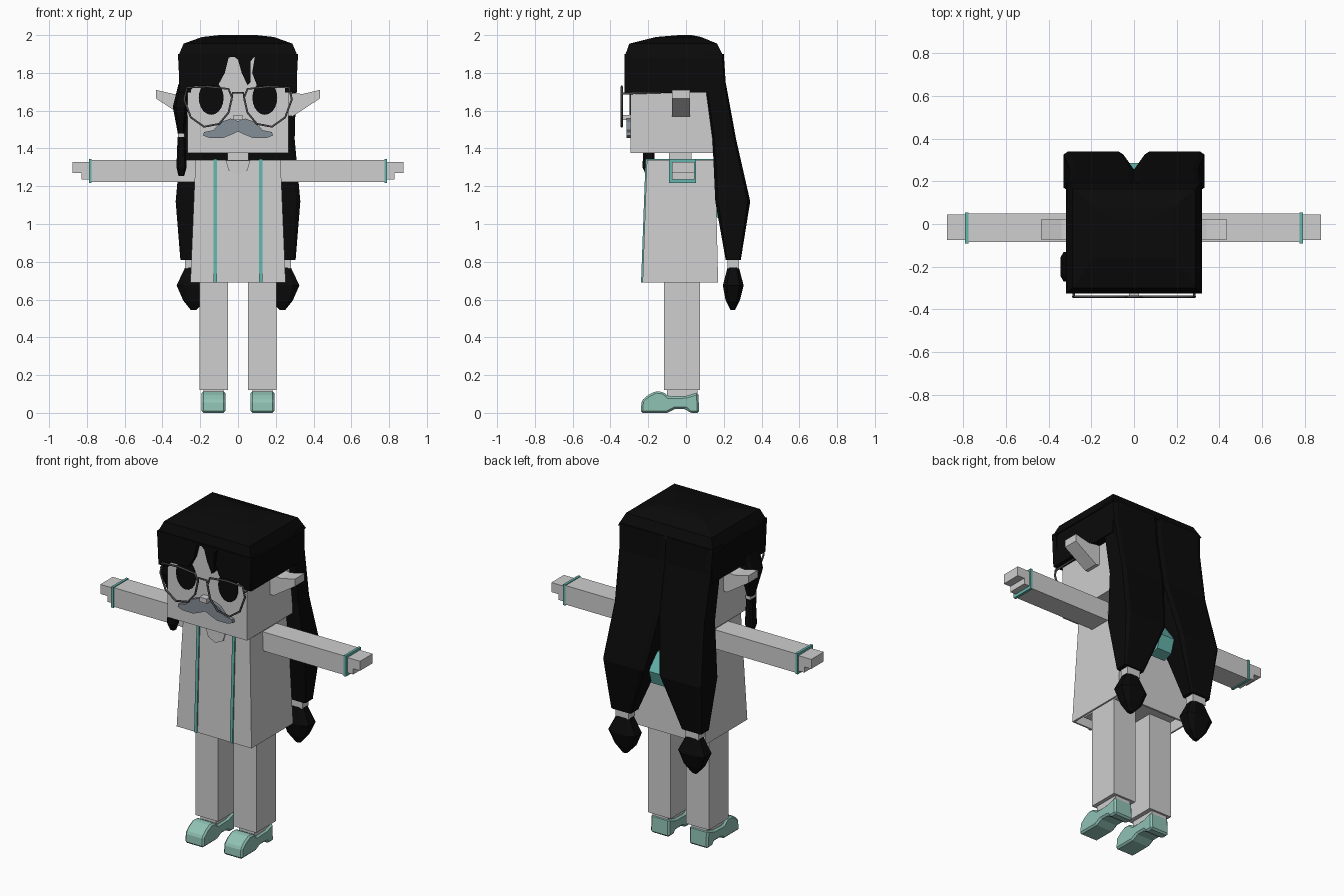
import bpy, bmesh
from math import cos, sin, tau

cube = bpy.data.objects.get("Cube")
if cube:
    bpy.data.objects.remove(cube, do_unlink=True)


def material(name, r, g, b):
    m = bpy.data.materials.new(name)
    m.use_nodes = True
    m.diffuse_color = (r, g, b, 1)
    m.node_tree.nodes["Principled BSDF"].inputs["Base Color"].default_value = (r, g, b, 1)
    return m


PALE = material("pale_grey", .62, .62, .62)
BLACK = material("hair_black", .003, .003, .003)
TEAL = material("trim_teal", .13, .46, .42)
MINT = material("shoe_mint", .28, .54, .46)
SLATE = material("moustache_slate", .23, .27, .31)
WIRE = material("wire_grey", .08, .08, .085)


def finish(name, bm, mat):
    bmesh.ops.recalc_face_normals(bm, faces=bm.faces)
    mesh = bpy.data.meshes.new(name)
    bm.to_mesh(mesh)
    bm.free()
    mesh.materials.append(mat)
    ob = bpy.data.objects.new(name, mesh)
    bpy.context.collection.objects.link(ob)
    return ob


def skin(name, rings, mat, start=True, end=True):
    """Bridge equal rings of points and cap the ends."""
    bm = bmesh.new()
    rows = [[bm.verts.new(p) for p in ring] for ring in rings]
    n = len(rows[0])
    for a, b in zip(rows, rows[1:]):
        for i in range(n):
            j = (i + 1) % n
            bm.faces.new((a[i], a[j], b[j], b[i]))
    if start:
        bm.faces.new(rows[0])
    if end:
        bm.faces.new(rows[-1])
    return finish(name, bm, mat)


def loft(name, sections, mat, s=1, cut=0, start=True):
    """Stack rectangles (z, x0, x1, y0, y1); cut chamfers their corners."""
    rings = []
    for z, x0, x1, y0, y1 in sections:
        u, v = cut * (x1 - x0), cut * (y1 - y0)
        if cut:
            pts = [(x0 + u, y0), (x1 - u, y0), (x1, y0 + v), (x1, y1 - v),
                   (x1 - u, y1), (x0 + u, y1), (x0, y1 - v), (x0, y0 + v)]
        else:
            pts = [(x0, y0), (x1, y0), (x1, y1), (x0, y1)]
        rings.append([(s * x, y, z) for x, y in pts])
    return skin(name, rings, mat, start)


def box(name, x0, x1, y0, y1, z0, z1, mat, s=1):
    return loft(name, [(z0, x0, x1, y0, y1), (z1, x0, x1, y0, y1)], mat, s)


def prism(name, pts, a, b, mat, s=1, axis="y"):
    """Extrude an xz outline along y, or a yz outline along x."""
    if axis == "y":
        rings = [[(s * x, d, z) for x, z in pts] for d in (a, b)]
    else:
        rings = [[(s * d, y, z) for y, z in pts] for d in (a, b)]
    return skin(name, rings, mat)


def wire(name, pts, cyclic=False):
    cu = bpy.data.curves.new(name, "CURVE")
    cu.dimensions = "3D"
    cu.bevel_depth = .006
    cu.bevel_resolution = 1
    sp = cu.splines.new("POLY")
    sp.points.add(len(pts) - 1)
    for p, co in zip(sp.points, pts):
        p.co = (*co, 1)
    sp.use_cyclic_u = cyclic
    cu.materials.append(WIRE)
    ob = bpy.data.objects.new(name, cu)
    bpy.context.collection.objects.link(ob)


# Body and head
coat = loft("coat", [(.69, -.252, .252, -.23, .17), (1.34, -.225, .225, -.207, .155)],
            PALE, start=False)
wall = coat.modifiers.new("wall", "SOLIDIFY")
wall.thickness = .015
box("torso", -.2, .2, -.19, .13, .72, 1.3, PALE)
prism("neckline", [(-.065, 1.335), (.065, 1.335), (.05, 1.285), (0, 1.26), (-.05, 1.285)],
      -.217, -.209, PALE)
box("neck", -.055, .055, -.09, .03, 1.3, 1.4, PALE)
box("head", -.267, .267, -.295, .15, 1.375, 1.9, PALE)
prism("back_bow", [(.13, 1.2), (.22, 1.2), (.285, 1.1), (.26, 1.02), (.2, 1), (.14, 1.06)],
      -.05, .05, TEAL, axis="x")

# Hair cap, with a fringe parted over the forehead
loft("hair_crown", [(1.885, -.318, .318, -.325, .2), (1.955, -.288, .288, -.3, .165),
                    (1.99, -.19, .19, -.16, .08), (2, -.1, .1, -.04, .03)], BLACK)
prism("fringe", [(-.318, 1.9), (-.308, 1.7), (-.27, 1.69), (-.23, 1.73), (-.105, 1.735),
                 (-.07, 1.8), (-.05, 1.88), (-.025, 1.89), (0, 1.87), (.02, 1.8),
                 (.05, 1.735), (.065, 1.75), (.065, 1.86), (.09, 1.89), (.075, 1.8),
                 (.1, 1.735), (.23, 1.725), (.308, 1.7), (.318, 1.9)], -.325, -.29, BLACK)

# Lock hanging on one side of the face
loft("side_lock", [(1.475, .285, .318, -.22, -.17), (1.62, .265, .345, -.27, -.13),
                   (1.74, .26, .315, -.27, -.13)], BLACK, -1, .2)
box("lock_band", .283, .317, -.222, -.168, 1.458, 1.478, PALE, -1)
loft("side_lock_tip", [(1.255, .285, .315, -.21, -.18), (1.3, .272, .326, -.23, -.165),
                       (1.46, .28, .32, -.225, -.168)], BLACK, -1, .2)

# Parts that repeat on both sides
for s, side in ((1, "left"), (-1, "right")):
    box(side + "_leg", .052, .205, -.117, .073, .12, .78, PALE, s)
    box(side + "_sock", .078, .182, -.1, .06, .07, .125, PALE, s)
    shoe = prism(side + "_shoe", [(-.24, 0), (-.1, 0), (-.06, .02), (0, .02), (.02, 0),
                                  (.07, 0), (.065, .108), (0, .088), (-.09, .085),
                                  (-.12, .11), (-.16, .115), (-.2, .095), (-.235, .065)],
                 .067, .193, MINT, s, "x")
    soft = shoe.modifiers.new("soft_edges", "BEVEL")
    soft.width = .01
    soft.segments = 1

    box(side + "_sleeve", .2, .785, -.085, .05, 1.222, 1.338, PALE, s)
    box(side + "_cuff", .775, .79, -.091, .054, 1.217, 1.343, TEAL, s)
    prism(side + "_hand", [(.785, 1.328), (.875, 1.328), (.875, 1.27), (.828, 1.27),
                           (.828, 1.235), (.785, 1.235)], -.075, .045, PALE, s)
    prism(side + "_coat_trim", [(-.238, .69), (-.214, 1.345), (.158, 1.345),
                                (.158, 1.335), (-.2, 1.335), (-.222, .69)],
          .111, .129, TEAL, s, "x")

    prism(side + "_ear", [(.25, 1.7), (.34, 1.688), (.435, 1.71), (.435, 1.665),
                          (.29, 1.57), (.25, 1.575)], -.073, .02, PALE, s)
    prism(side + "_eye", [(.142 + .066 * cos(tau * i / 20), 1.668 + .09 * sin(tau * i / 20))
                          for i in range(20)], -.3, -.294, BLACK, s)
    prism(side + "_moustache", [(0, 1.545), (.04, 1.558), (.09, 1.54), (.13, 1.497),
                                (.18, 1.487), (.185, 1.468), (.15, 1.455), (.08, 1.455),
                                (.03, 1.475), (0, 1.49)], -.316, -.29, SLATE, s)
    wire(side + "_lens_rim", [(s * x, -.34, z) for x, z in (
        (.05, 1.715), (.16, 1.727), (.27, 1.722), (.285, 1.66), (.25, 1.565),
        (.18, 1.515), (.1, 1.53), (.05, 1.59), (.032, 1.67))], True)
    wire(side + "_temple", [(s * .282, -.34, 1.69), (s * .282, -.06, 1.7)])

    box(side + "_hair_side", .25, .312, -.32, .19, 1.695, 1.9, BLACK, s)
    loft(side + "_hair_tail", [(.81, .17, .305, .21, .29), (1.12, .05, .33, .155, .34),
                               (1.45, 0, .3, .14, .265), (1.75, 0, .308, .1, .21),
                               (1.9, 0, .315, .1, .2)], BLACK, s, .08)
    box(side + "_tail_band", .19, .28, .22, .28, .765, .815, PALE, s)
    loft(side + "_tail_puff", [(.545, .22, .25, .235, .26), (.595, .175, .29, .21, .285),
                               (.675, .145, .325, .195, .305), (.77, .19, .28, .22, .28)],
         BLACK, s, .2)

# Nose and spectacle bridge
box("nose", -.024, .024, -.335, -.29, 1.55, 1.578, PALE)
wire("spectacle_bridge", [(-.036, -.34, 1.65), (-.028, -.34, 1.695),
                          (.028, -.34, 1.695), (.036, -.34, 1.65)])
